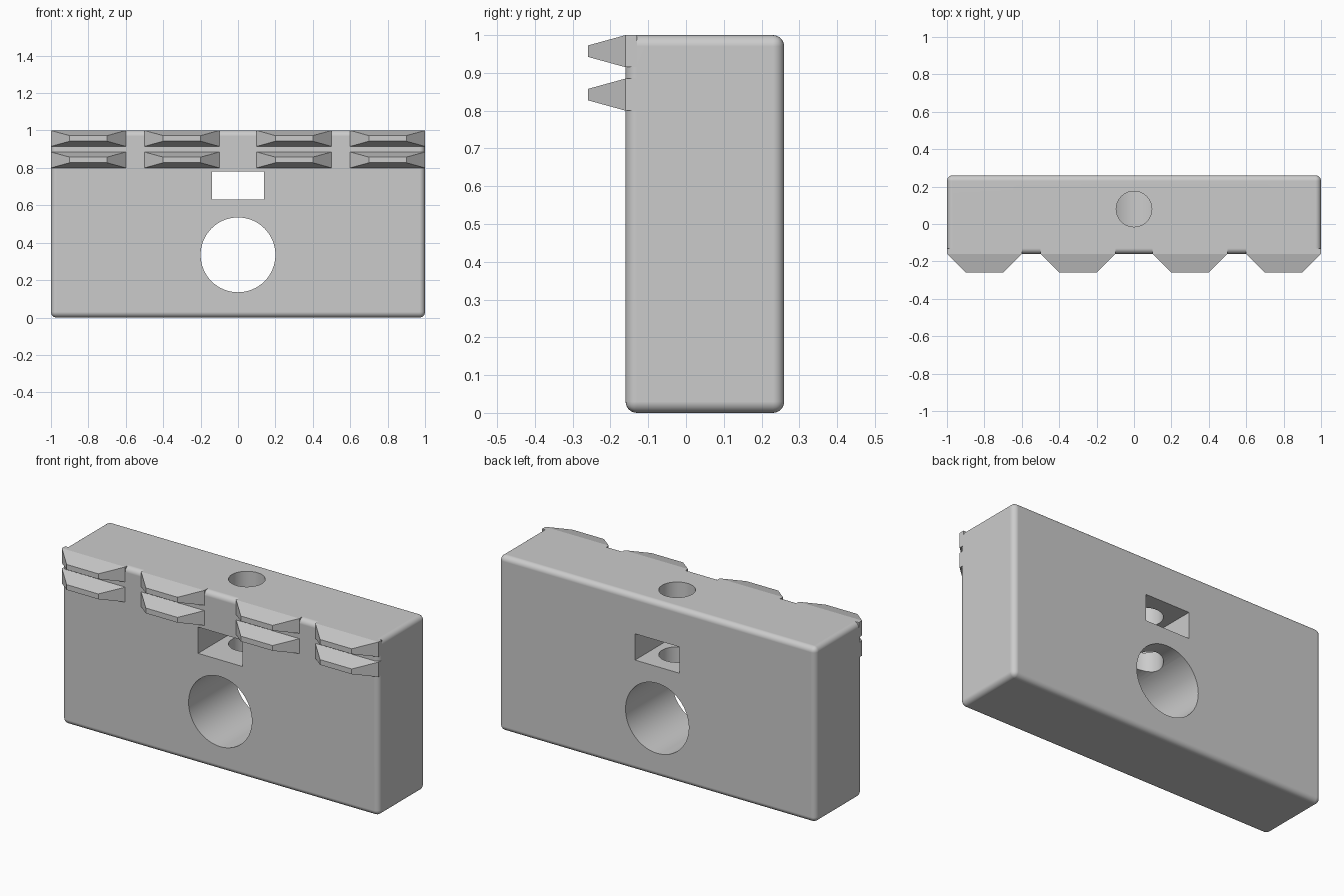
import bpy, bmesh, math
from mathutils import Matrix, Vector

if "Cube" in bpy.data.objects:
    bpy.data.objects.remove(bpy.data.objects["Cube"])

grey = bpy.data.materials.new("plain grey")
grey.diffuse_color = (0.6, 0.6, 0.6, 1)
grey.use_nodes = True
grey.node_tree.nodes["Principled BSDF"].inputs["Base Color"].default_value = grey.diffuse_color

FRONT, BACK = -0.16, 0.26
ROUND = 0.03


def finish(name, bm):
    bmesh.ops.recalc_face_normals(bm, faces=bm.faces)
    mesh = bpy.data.meshes.new(name)
    bm.to_mesh(mesh)
    bm.free()
    mesh.materials.append(grey)
    obj = bpy.data.objects.new(name, mesh)
    bpy.context.collection.objects.link(obj)
    return obj


def box(bm, lo, hi):
    lo, hi = Vector(lo), Vector(hi)
    bmesh.ops.create_cube(bm, size=1, matrix=Matrix.Translation((lo + hi) / 2)
                          @ Matrix.Diagonal((hi - lo).to_4d()))


def cylinder(bm, radius, depth, matrix, sides=64):
    bmesh.ops.create_cone(bm, cap_ends=True, segments=sides, radius1=radius,
                          radius2=radius, depth=depth, matrix=matrix)


# Block with rounded edges
bm = bmesh.new()
box(bm, (-1, FRONT, 0), (1, BACK, 1))
bmesh.ops.bevel(bm, geom=bm.edges[:], offset=ROUND, segments=6,
                profile=0.5, affect='EDGES')
block = finish("block", bm)

# Cutters: rectangular slot, large bore, vertical hole ending in the bore
cutters = []
bm = bmesh.new()
box(bm, (-0.14, -0.5, 0.63), (0.14, 0.5, 0.78))
cutters.append(finish("slot_cutter", bm))
bm = bmesh.new()
cylinder(bm, 0.2, 1.0, Matrix.Translation((0, 0, 0.335)) @ Matrix.Rotation(math.pi / 2, 4, 'X'))
cutters.append(finish("bore_cutter", bm))
bm = bmesh.new()
cylinder(bm, 0.095, 0.8, Matrix.Translation((0, 0.08, 0.8)))
cutters.append(finish("vertical_hole_cutter", bm))

for cutter in cutters:
    cutter.hide_render = True
    mod = block.modifiers.new(cutter.name, 'BOOLEAN')
    mod.operation = 'DIFFERENCE'
    mod.solver = 'EXACT'
    mod.object = cutter

bpy.ops.object.select_all(action='DESELECT')
block.select_set(True)
bpy.context.view_layer.objects.active = block
bpy.ops.object.convert(target='MESH')
for cutter in cutters:
    bpy.data.objects.remove(cutter)
bpy.ops.object.shade_smooth_by_angle(angle=math.radians(30))
block.modifiers.new("even_shading", 'WEIGHTED_NORMAL').keep_sharp = True


# Teeth: tapered bars in two rows, rooted in the rounded front edge
def tooth(name, x, z):
    sections = [(FRONT + ROUND, 0.2, 0.0425), (FRONT, 0.2, 0.0425), (FRONT - 0.1, 0.1, 0.015)]
    bm = bmesh.new()
    rings = [[bm.verts.new((x + sx * w, y, z + sz * h))
              for sx, sz in ((-1, -1), (1, -1), (1, 1), (-1, 1))]
             for y, w, h in sections]
    for a, b in zip(rings, rings[1:]):
        for i in range(4):
            j = (i + 1) % 4
            bm.faces.new((a[i], a[j], b[j], b[i]))
    bm.faces.new(rings[0])
    bm.faces.new(rings[-1])
    return finish(name, bm)


for row, z in (("lower", 0.8425), ("upper", 0.9575)):
    for n, x in enumerate((-0.8, -0.3, 0.3, 0.8), 1):
        tooth(f"{row}_tooth_{n}", x, z)
